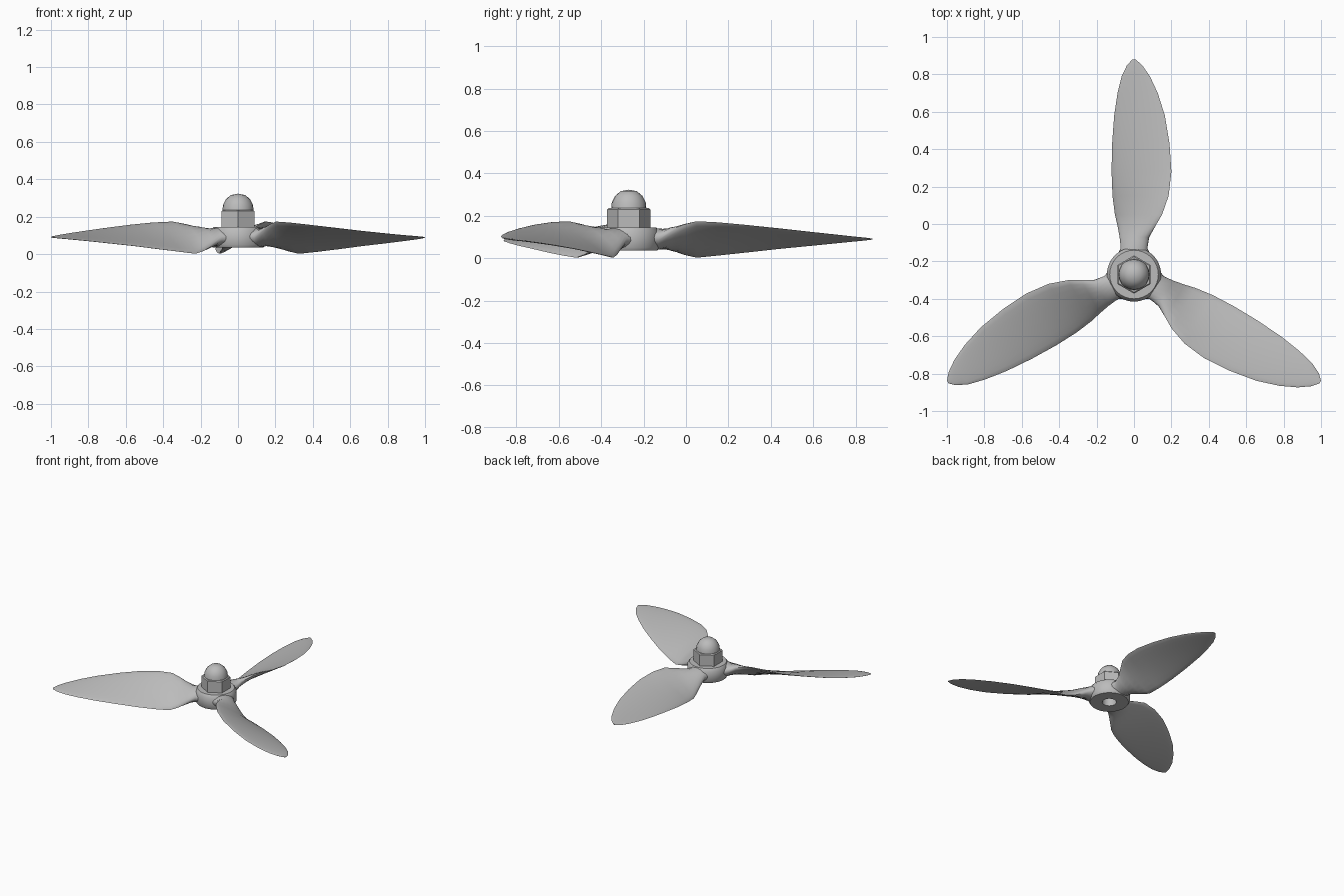
import bpy, bmesh, math
from mathutils import Vector, Matrix

if "Cube" in bpy.data.objects:
    bpy.data.objects.remove(bpy.data.objects["Cube"])

CENTRE = Vector((0, -0.27, 0))

metal = bpy.data.materials.new("grey metal")
metal.use_nodes = True
metal.diffuse_color = (0.5, 0.5, 0.5, 1)
metal.node_tree.nodes["Principled BSDF"].inputs["Base Color"].default_value = (0.5, 0.5, 0.5, 1)


def finish(name, bm, angle):
    bmesh.ops.recalc_face_normals(bm, faces=bm.faces)
    mesh = bpy.data.meshes.new(name)
    bm.to_mesh(mesh)
    bm.free()
    mesh.materials.append(metal)
    obj = bpy.data.objects.new(name, mesh)
    bpy.context.collection.objects.link(obj)
    obj.location = CENTRE
    bpy.ops.object.select_all(action='DESELECT')
    obj.select_set(True)
    bpy.context.view_layer.objects.active = obj
    bpy.ops.object.shade_smooth_by_angle(angle=math.radians(angle))
    return obj


def bridge(bm, a, b):
    n = len(a)
    for i in range(n):
        bm.faces.new((a[i], a[(i + 1) % n], b[(i + 1) % n], b[i]))


def lathe(name, profile, sides, closed=False, turn=0, angle=40):
    """Revolve (radius, height) points about the hub axis."""
    bm = bmesh.new()
    rings = []
    for r, z in profile:
        rings.append([bm.verts.new((r * math.cos(turn + math.tau * i / sides),
                                    r * math.sin(turn + math.tau * i / sides), z))
                      for i in range(sides)])
    for a, b in zip(rings, rings[1:]):
        bridge(bm, a, b)
    if closed:
        bridge(bm, rings[-1], rings[0])
    bmesh.ops.remove_doubles(bm, verts=bm.verts, dist=1e-5)
    return finish(name, bm, angle)


# Hub with a bore open at the bottom
lathe("hub", [(0.05, 0.035), (0.135, 0.035), (0.145, 0.05), (0.145, 0.125),
              (0.13, 0.145), (0.05, 0.145)], 32, closed=True)

# Hexagonal nut and its domed cap, both hollow
lathe("hex_nut", [(0.05, 0.145), (0.102, 0.145), (0.102, 0.23), (0.095, 0.236),
                  (0.05, 0.236)], 6, closed=True, turn=math.pi / 6, angle=20)
lathe("cap_dome", [(0.083, 0.234), (0.08, 0.264), (0.064, 0.294), (0.038, 0.316),
                   (0, 0.323), (0, 0.27), (0.045, 0.234)], 20, closed=True)

# Blade stations: radius, trailing x, trailing z, leading x, leading z, thickness
STATIONS = [
    (0.08, -0.10, 0.09, 0.10, 0.09, 0.104),
    (0.14, -0.072, 0.08, 0.072, 0.10, 0.10),
    (0.20, -0.075, 0.045, 0.08, 0.135, 0.075),
    (0.26, -0.088, 0.018, 0.115, 0.158, 0.045),
    (0.32, -0.102, 0.002, 0.15, 0.174, 0.03),
    (0.42, -0.115, 0.012, 0.185, 0.169, 0.026),
    (0.55, -0.12, 0.026, 0.20, 0.157, 0.023),
    (0.70, -0.117, 0.043, 0.19, 0.141, 0.02),
    (0.85, -0.106, 0.058, 0.165, 0.124, 0.017),
    (0.97, -0.088, 0.07, 0.127, 0.111, 0.014),
    (1.06, -0.066, 0.079, 0.085, 0.101, 0.011),
    (1.12, -0.037, 0.085, 0.043, 0.095, 0.008),
    (1.15, -0.008, 0.089, 0.008, 0.091, 0.004),
]
SECTION = 20


def blade(name, turn):
    bm = bmesh.new()
    rings = []
    for r, x0, z0, x1, z1, thick in STATIONS:
        low, high = Vector((x0, r, z0)), Vector((x1, r, z1))
        mid, half = (low + high) / 2, (high - low) / 2
        normal = Vector((-half.z, 0, half.x)).normalized()
        ring = []
        for i in range(SECTION):
            a = math.tau * i / SECTION
            ring.append(bm.verts.new(mid + half * math.cos(a)
                                     + normal * (thick / 2) * math.sin(a)))
        rings.append(ring)
    for a, b in zip(rings, rings[1:]):
        bridge(bm, a, b)
    bm.faces.new(rings[0])
    bm.faces.new(rings[-1])
    bmesh.ops.rotate(bm, verts=bm.verts, cent=(0, 0, 0),
                     matrix=Matrix.Rotation(turn, 3, 'Z'))
    return finish(name, bm, 50)


# Three twisted blades, evenly spaced
for k, name in enumerate(("back_blade", "right_blade", "left_blade")):
    blade(name, k * math.tau / 3)
